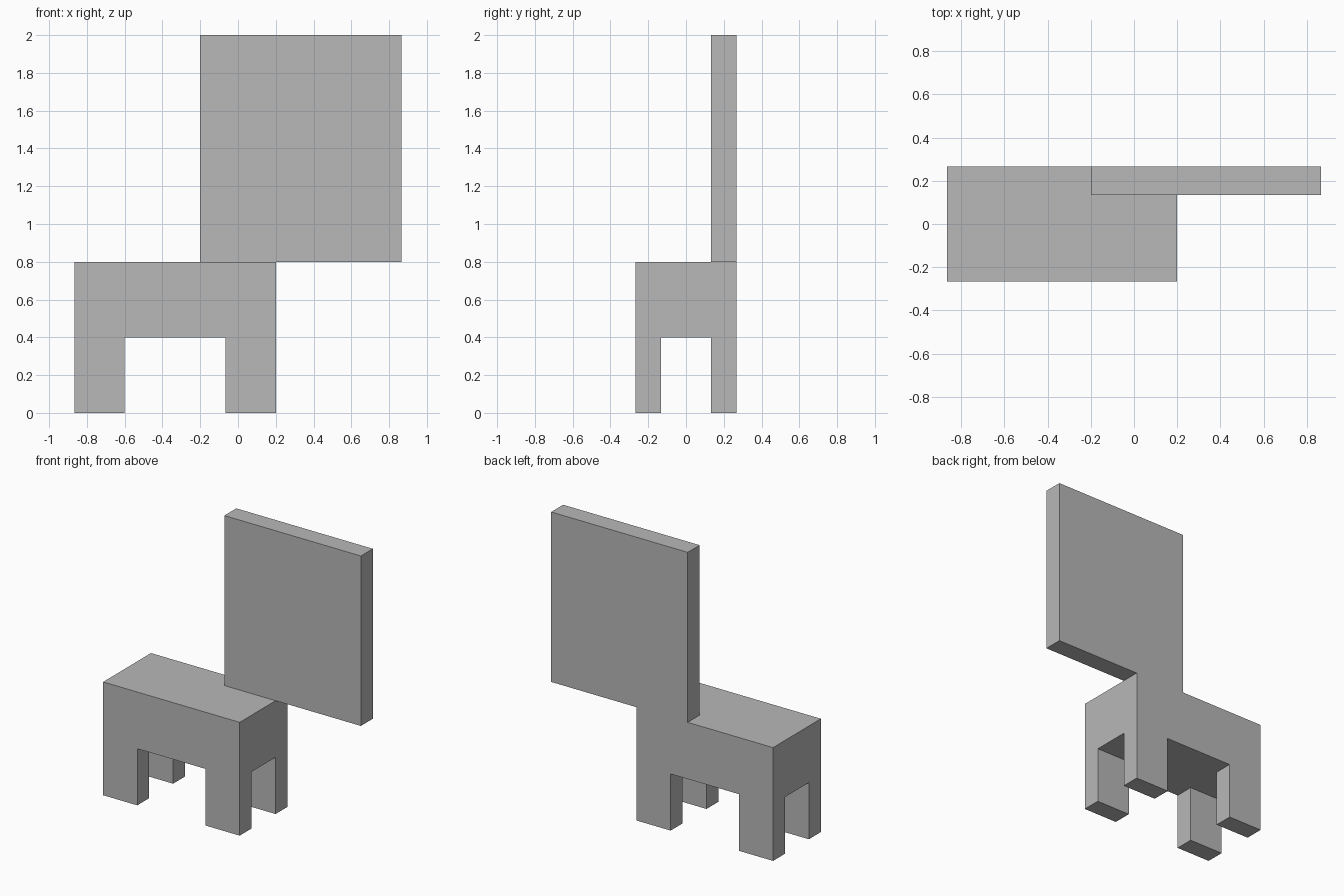
import bpy
import bmesh
from mathutils import Matrix, Vector

if "Cube" in bpy.data.objects:
    bpy.data.objects.remove(bpy.data.objects["Cube"], do_unlink=True)

U = 2 / 15  # module that every part is a multiple of

grey = bpy.data.materials.new("plain_grey")
grey.use_nodes = True
colour = (0.48, 0.48, 0.48, 1)
grey.diffuse_color = colour
grey.node_tree.nodes["Principled BSDF"].inputs["Base Color"].default_value = colour


def box(low, high):
    """New bmesh holding a box between two corners, in modules."""
    low, high = Vector(low) * U, Vector(high) * U
    bm = bmesh.new()
    place = Matrix.Translation((low + high) / 2) @ Matrix.Diagonal((high - low).to_4d())
    place[3][3] = 1
    bmesh.ops.create_cube(bm, size=1, matrix=place)
    return bm


def finish(bm, name):
    bmesh.ops.recalc_face_normals(bm, faces=bm.faces)
    mesh = bpy.data.meshes.new(name)
    bm.to_mesh(mesh)
    bm.free()
    mesh.materials.append(grey)
    obj = bpy.data.objects.new(name, mesh)
    bpy.context.scene.collection.objects.link(obj)
    return obj


# Seat block: cut along the leg lines, then draw the four corners down as legs
centre_x = -2.5
seat = box((centre_x - 4, -2, 3), (centre_x + 4, 2, 6))
for point, normal in (((centre_x - 2, 0, 0), (1, 0, 0)),
                      ((centre_x + 2, 0, 0), (1, 0, 0)),
                      ((0, -1, 0), (0, 1, 0)),
                      ((0, 1, 0), (0, 1, 0))):
    bmesh.ops.bisect_plane(seat, geom=seat.verts[:] + seat.edges[:] + seat.faces[:],
                           plane_co=Vector(point) * U, plane_no=normal)
seat.normal_update()
corners = []
for face in seat.faces:
    middle = face.calc_center_median() / U
    if face.normal.z < -0.9 and abs(middle.x - centre_x) > 2 and abs(middle.y) > 1:
        corners.append(face)
legs = bmesh.ops.extrude_discrete_faces(seat, faces=corners)["faces"]
for face in legs:
    bmesh.ops.translate(seat, verts=face.verts[:], vec=(0, 0, -3 * U))
bmesh.ops.dissolve_limit(seat, angle_limit=0.01, verts=seat.verts[:], edges=seat.edges[:])
finish(seat, "seat_with_legs")

# Tall back panel, offset sideways over the rear edge of the seat
finish(box((-1.5, 1, 6), (6.5, 2, 15)), "back_panel")
